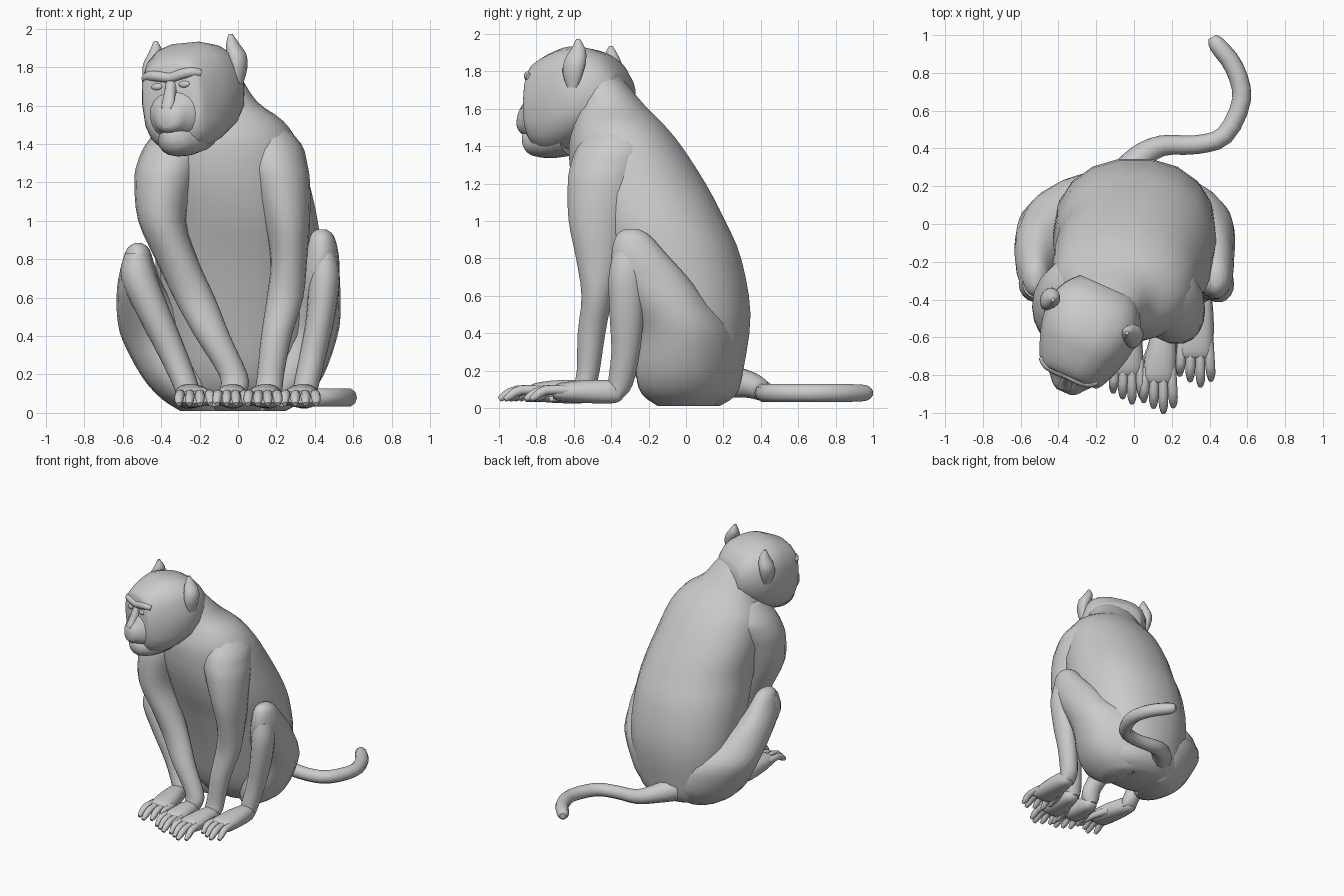
import bpy, bmesh, math
from mathutils import Vector, Matrix

if "Cube" in bpy.data.objects:
    bpy.data.objects.remove(bpy.data.objects["Cube"])

SIDES = 18


def spline(rows, sub=3):
    """Smooth (Catmull-Rom) interpolation of rows of numbers."""
    out, n = [], len(rows)
    for i in range(n - 1):
        a, b, c, d = rows[max(i - 1, 0)], rows[i], rows[i + 1], rows[min(i + 2, n - 1)]
        for s in range(sub):
            t = s / sub
            out.append([0.5 * (2 * q + (r - p) * t + (2 * p - 5 * q + 4 * r - w) * t * t
                               + (3 * q - p - 3 * r + w) * t ** 3)
                        for p, q, r, w in zip(a, b, c, d)])
    return out + [list(rows[-1])]


def skin(bm, frames, sides=SIDES, power=1.0):
    """Bridge elliptical rings given as (centre, u axis, v axis)."""
    f = lambda k: math.copysign(abs(k) ** power, k)
    rings = []
    for c, u, v in frames:
        angs = [2 * math.pi * i / sides for i in range(sides)]
        rings.append([bm.verts.new(c + u * f(math.cos(a)) + v * f(math.sin(a))) for a in angs])
    for r, s in zip(rings, rings[1:]):
        for i in range(sides):
            j = (i + 1) % sides
            bm.faces.new((r[i], r[j], s[j], s[i]))
    bm.faces.new(rings[0][::-1])
    bm.faces.new(rings[-1])


def slices(bm, axis, rows, power=1.0, sub=3):
    """Loft from slices: z rows are (z, x0, x1, y0, y1), y rows are (y, x0, x1, z0, z1)."""
    frames = []
    for t, a0, a1, b0, b1 in spline(rows, sub):
        a, b, u, v = (a0 + a1) / 2, (b0 + b1) / 2, (a1 - a0) / 2, (b1 - b0) / 2
        if axis == 'z':
            frames.append((Vector((a, b, t)), Vector((u, 0, 0)), Vector((0, v, 0))))
        else:
            frames.append((Vector((a, t, b)), Vector((u, 0, 0)), Vector((0, 0, v))))
    skin(bm, frames, power=power)


def tube(bm, pts, sides=8, sub=2):
    """Round tube through (x, y, z, radius) points."""
    p = spline(pts, sub)
    frames = []
    for i, q in enumerate(p):
        d = Vector(p[min(i + 1, len(p) - 1)][:3]) - Vector(p[max(i - 1, 0)][:3])
        u = d.cross(Vector((0, 0, 1))).normalized()
        v = u.cross(d).normalized()
        frames.append((Vector(q[:3]), u * q[3], v * q[3]))
    skin(bm, frames, sides)


def finish(name, bm, matrix=None):
    if matrix:
        bm.transform(matrix)
    bmesh.ops.recalc_face_normals(bm, faces=bm.faces)
    me = bpy.data.meshes.new(name)
    bm.to_mesh(me)
    bm.free()
    ob = bpy.data.objects.new(name, me)
    bpy.context.collection.objects.link(ob)
    bpy.ops.object.select_all(action='DESELECT')
    bpy.context.view_layer.objects.active = ob
    ob.select_set(True)
    bpy.ops.object.shade_smooth_by_angle(angle=math.radians(50))
    return ob


def part(name, axis, rows, power=1.0, matrix=None):
    bm = bmesh.new()
    slices(bm, axis, rows, power)
    return finish(name, bm, matrix)


# torso and neck
part("torso", 'z', [
    (0.01, -.17, .17, -.10, .18), (0.07, -.30, .30, -.20, .27), (0.2, -.37, .37, -.29, .31),
    (0.5, -.42, .43, -.38, .35), (0.8, -.43, .435, -.48, .30), (1.0, -.42, .415, -.56, .215),
    (1.2, -.44, .37, -.615, .11), (1.4, -.43, .315, -.63, -.02), (1.52, -.38, .235, -.60, -.12),
    (1.62, -.35, .10, -.58, -.22), (1.75, -.35, .01, -.57, -.33), (1.83, -.30, -.08, -.53, -.40)],
    .93)

# arms: depth is shared, widths are per side
arm_z = [1.52, 1.4, 1.3, 1.2, 1.0, .8, .6, .4, .2, .12, .07]
arm_y = [(-.48, -.25), (-.58, -.18), (-.62, -.2), (-.635, -.24), (-.63, -.3), (-.59, -.34),
         (-.56, -.39), (-.58, -.43), (-.585, -.46), (-.6, -.48), (-.59, -.5)]
arm_x = {"right": [(.03, .22), (.0, .33), (.02, .36), (.06, .375), (.13, .375), (.17, .36),
                   (.15, .34), (.12, .28), (.1, .24), (.09, .23), (.1, .2)],
         "left": [(-.38, -.2), (-.48, -.16), (-.525, -.18), (-.54, -.22), (-.52, -.27), (-.43, -.21),
                  (-.335, -.12), (-.225, -.04), (-.1, .05), (-.09, .05), (-.07, .02)]}
for side, xs in arm_x.items():
    part(side + "_arm", 'z', [(z, *x, *y) for z, x, y in zip(arm_z, xs, arm_y)])

# thighs rising to the knees, drawn in towards the rump
thigh_z = [.01, .08, .2, .4, .55, .7, .82, .92, .955]
thigh_y = [(-.15, .15), (-.24, .23), (-.27, .28), (-.25, .26), (-.30, .13), (-.38, .01),
           (-.40, -.10), (-.375, -.19), (-.33, -.25)]
thigh_x = {"right": [(.1, .25), (.1, .36), (.1, .45), (.14, .52), (.22, .535), (.3, .53),
                     (.34, .525), (.37, .50), (.41, .46)],
           "left": [(-.3, -.1), (-.4, -.1), (-.5, -.1), (-.6, -.15), (-.63, -.27), (-.63, -.38),
                    (-.61, -.43), (-.58, -.46), (-.54, -.5)]}
for side, xs in thigh_x.items():
    k, s = (1, 1) if side == "right" else (.925, -1)
    bm = bmesh.new()
    slices(bm, 'z', [(z * k, *x, *y) for z, x, y in zip(thigh_z, xs, thigh_y)])
    for v in bm.verts:
        v.co.x -= s * 1.5 * max(0, v.co.y + .03) ** 2
    finish(side + "_thigh", bm)

# shins
shin_z = [.05, .12, .3, .5, .7, .83]
shin_y = [(-.42, -.34), (-.42, -.285), (-.40, -.245), (-.41, -.225), (-.415, -.22), (-.39, -.23)]
shin_x = {"right": [(.29, .40), (.285, .415), (.32, .46), (.355, .505), (.37, .53), (.39, .51)],
          "left": [(-.32, -.21), (-.33, -.2), (-.415, -.26), (-.52, -.34), (-.61, -.42), (-.59, -.46)]}
for side, xs in shin_x.items():
    part(side + "_shin", 'z', [(z, *x, *y) for z, x, y in zip(shin_z, xs, shin_y)])


def paw(name, wx, wy, kx, ky, tip, w, inner):
    """Palm or sole from wrist (wx, wy) to knuckles (kx, ky), with four digits and a thumb."""
    bm = bmesh.new()
    m, my = (wx + kx) / 2, (wy + ky) / 2
    slices(bm, 'y', [(wy + .04, wx - .03, wx + .03, .05, .11), (wy, wx - .06, wx + .06, .025, .145),
                     (my, m - w * .46, m + w * .46, .025, .15),
                     (ky, kx - w / 2, kx + w / 2, .035, .135),
                     (ky - .04, kx - w * .46, kx + w * .46, .05, .115)], .85)
    for i in range(4):
        s = (i - 1.5) / 1.5
        x, e = kx + s * w * .39, tip + .045 * abs(s + inner * .3)
        tube(bm, [(x, ky + .04, .095, .025), (x + s * .006, (ky + e) / 2, .095, .026),
                  (x + s * .01, e + .03, .065, .023), (x + s * .01, e, .045, .013)])
    x = kx + inner * w * .45
    tube(bm, [(m + inner * w * .3, my, .07, .03), (x, ky + .03, .06, .025),
              (x + inner * .012, ky - .06, .045, .014)])
    finish(name, bm)


paw("right_hand", .16, -.55, .13, -.80, -1.0, .175, -1)
paw("left_hand", -.025, -.55, -.035, -.76, -.95, .165, -1)
paw("right_foot", .35, -.38, .325, -.67, -.86, .185, -1)
paw("left_foot", -.265, -.38, -.225, -.67, -.86, .185, 1)

# tail curling round on the ground
bm = bmesh.new()
tube(bm, [(-.06, .24, .14, .09), (.03, .35, .12, .07), (.15, .415, .09, .055), (.33, .42, .08, .05),
          (.48, .47, .08, .05), (.57, .66, .08, .05), (.53, .83, .08, .05), (.44, .95, .08, .045),
          (.415, .99, .08, .022)], 10, 3)
finish("tail", bm)

# head, built facing -y then turned and tilted
HEAD = (Matrix.Translation((-.21, -.5, 1.65)) @ Matrix.Rotation(math.radians(-24), 4, 'Z')
        @ Matrix.Rotation(math.radians(-5), 4, 'Y') @ Matrix.Translation((0, 0, -1.65)))
part("head", 'y', [
    (.18, -.16, .16, 1.56, 1.78), (.11, -.22, .22, 1.50, 1.87), (0, -.26, .26, 1.43, 1.92),
    (-.12, -.25, .25, 1.38, 1.93), (-.22, -.22, .22, 1.36, 1.90), (-.29, -.19, .19, 1.38, 1.865),
    (-.325, -.17, .17, 1.42, 1.835), (-.337, -.155, .155, 1.45, 1.815)], .75, HEAD)
part("muzzle", 'y', [
    (-.26, -.18, .18, 1.40, 1.70), (-.33, -.135, .135, 1.43, 1.675), (-.37, -.10, .10, 1.45, 1.635),
    (-.405, -.07, .07, 1.465, 1.60), (-.422, -.04, .04, 1.485, 1.565)], .9, HEAD)
part("jaw", 'y', [
    (-.12, -.16, .16, 1.35, 1.6), (-.24, -.14, .14, 1.335, 1.54), (-.33, -.095, .095, 1.345, 1.5),
    (-.37, -.065, .065, 1.37, 1.485), (-.39, -.035, .035, 1.405, 1.47)], .9, HEAD)
part("nose", 'y', [
    (-.31, -.035, .035, 1.62, 1.79), (-.35, -.03, .03, 1.58, 1.73),
    (-.39, -.035, .035, 1.56, 1.645), (-.415, -.025, .025, 1.565, 1.605)], 1, HEAD)

# brow ridge, mostly sunk into the forehead
bm = bmesh.new()
tube(bm, [(-.16, -.30, 1.755, .02), (-.12, -.325, 1.765, .026), (-.06, -.33, 1.757, .028),
          (0, -.33, 1.745, .026), (.06, -.33, 1.757, .028), (.12, -.325, 1.765, .026),
          (.16, -.30, 1.755, .02)], 10)
finish("brow", bm, HEAD)

# ears and eyes
for side, s in (("right", 1), ("left", -1)):
    flip = HEAD @ Matrix.Diagonal((s, 1, 1, 1))
    part(side + "_ear", 'z', [
        (1.69, .225, .265, -.04, .02), (1.77, .215, .29, -.065, .05), (1.84, .195, .29, -.06, .06),
        (1.90, .185, .255, -.035, .045), (1.955, .205, .225, -.01, .01)], 1, flip)
    bm = bmesh.new()
    bmesh.ops.create_uvsphere(bm, u_segments=14, v_segments=10, radius=1,
                              matrix=Matrix.Translation((.078, -.334, 1.705))
                              @ Matrix.Diagonal((.032, .014, .018, 1)))
    finish(side + "_eye", bm, flip)
